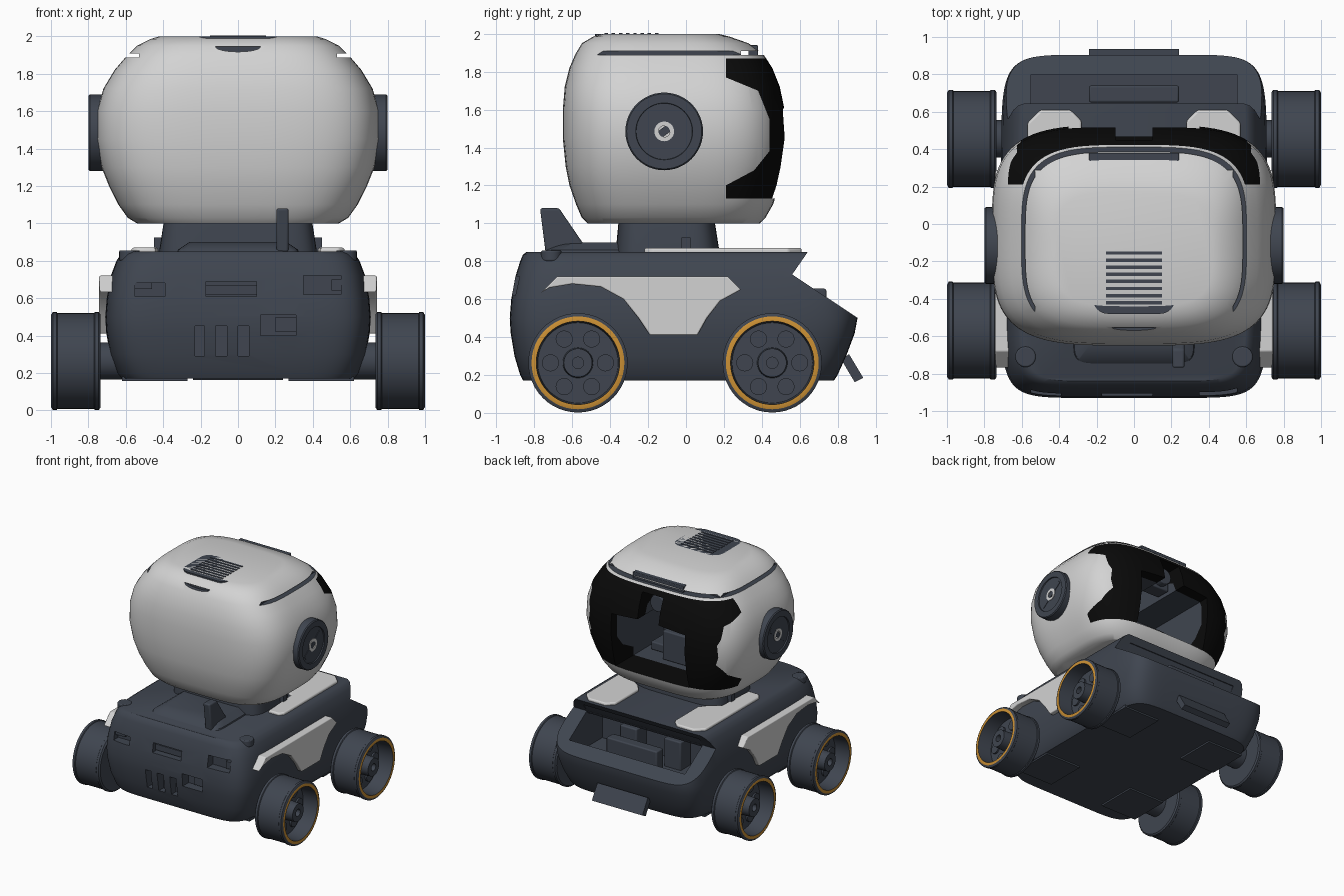
import bpy, bmesh
from math import cos, sin, pi, radians, copysign

default = bpy.data.objects.get("Cube")
if default:
    bpy.data.objects.remove(default)


def material(name, r, g, b):
    m = bpy.data.materials.new(name)
    m.use_nodes = True
    m.diffuse_color = (r, g, b, 1)
    bsdf = next(n for n in m.node_tree.nodes if n.type == 'BSDF_PRINCIPLED')
    bsdf.inputs["Base Color"].default_value = (r, g, b, 1)
    bsdf.inputs["Roughness"].default_value = .6
    return m


DARK = material("slate_grey", .05, .06, .08)
LIGHT = material("light_grey", .65, .65, .65)
BLACK = material("black", .003, .003, .003)
ORANGE = material("orange", .6, .28, .035)
parts = []


def finish(name, bm, *mats):
    bmesh.ops.recalc_face_normals(bm, faces=bm.faces)
    mesh = bpy.data.meshes.new(name)
    bm.to_mesh(mesh)
    bm.free()
    for m in mats:
        mesh.materials.append(m)
    obj = bpy.data.objects.new(name, mesh)
    bpy.context.collection.objects.link(obj)
    parts.append(obj)
    return obj


def skin(bm, rings, cap=True):
    """Bridge equal-length vertex rings with quads."""
    bands = []
    for low, high in zip(rings, rings[1:]):
        n = len(low)
        bands.append([bm.faces.new((low[i], low[(i + 1) % n], high[(i + 1) % n], high[i]))
                      for i in range(n)])
    if cap:
        bm.faces.new(rings[0][::-1])
        bm.faces.new(rings[-1])
    return bands


def loft(name, sections, power, mat, steps=96):
    """Stack rounded outlines given as (z, half width, front y, back y)."""
    bm = bmesh.new()
    rings = []
    for z, half, front, back in sections:
        ring = []
        for i in range(steps):
            a = 2 * pi * (i + .5) / steps
            u, v = (copysign(abs(t) ** (2 / power), t) for t in (cos(a), sin(a)))
            ring.append(bm.verts.new((half * u, (front + back) / 2 + (back - front) / 2 * v, z)))
        rings.append(ring)
    skin(bm, rings)
    return finish(name, bm, mat)


def prism(name, outline, axis, low, high, mat, bevel=0):
    """Extrude a 2D outline along an axis."""
    place = {'X': lambda d, p, q: (d, p, q), 'Y': lambda d, p, q: (p, d, q),
             'Z': lambda d, p, q: (p, q, d)}[axis]
    bm = bmesh.new()
    skin(bm, [[bm.verts.new(place(d, p, q)) for p, q in outline] for d in (low, high)])
    obj = finish(name, bm, mat)
    if bevel:
        mod = obj.modifiers.new("soft_edges", 'BEVEL')
        mod.width, mod.segments = bevel, 3
    return obj


def box(name, x, y, z, mat, bevel=0):
    rect = [(x[0], y[0]), (x[1], y[0]), (x[1], y[1]), (x[0], y[1])]
    return prism(name, rect, 'Z', z[0], z[1], mat, bevel)


def lathe(name, profile, y, z, mat, accent=None, accent_band=None, steps=48):
    """Turn an (x, radius) profile about an axis parallel to x."""
    bm = bmesh.new()
    rings = [[bm.verts.new((x, y + r * cos(2 * pi * i / steps), z + r * sin(2 * pi * i / steps)))
              for i in range(steps)] for x, r in profile]
    bands = skin(bm, rings)
    if accent:
        for face in bands[accent_band]:
            face.material_index = 1
    return finish(name, bm, mat, *([accent] if accent else []))


def mirrored(obj):
    obj.modifiers.new("other_side", 'MIRROR')
    return obj


def cut(obj, cutter, operation='DIFFERENCE', keep=False):
    mod = obj.modifiers.new("cut", 'BOOLEAN')
    mod.object, mod.operation, mod.solver = cutter, operation, 'EXACT'
    mod.material_mode = 'TRANSFER'
    bpy.context.view_layer.objects.active = obj
    bpy.ops.object.modifier_apply(modifier=mod.name)
    if not keep:
        parts.remove(cutter)
        bpy.data.objects.remove(cutter)


# Head shell, with the wrap-around visor split from it
head_sections = [(1, .54, -.52, .39), (1.03, .59, -.55, .42), (1.1, .64, -.58, .46),
                 (1.2, .69, -.615, .49), (1.3, .73, -.635, .51), (1.45, .76, -.65, .53),
                 (1.6, .755, -.65, .52), (1.72, .72, -.64, .495), (1.82, .66, -.615, .455),
                 (1.89, .6, -.585, .41), (1.95, .54, -.55, .33), (1.985, .47, -.49, .23),
                 (2, .42, -.44, .17)]
visor_side = [(.21, 1.87), (.21, 1.77), (.38, 1.7), (.44, 1.55), (.44, 1.38), (.36, 1.28),
              (.21, 1.2), (.21, 1.13), (.7, 1.13), (.7, 1.87)]
opening = [(-.35, 1.13), (.35, 1.13), (.35, 1.6), (.1, 1.62), (.1, 1.83), (-.1, 1.83),
           (-.1, 1.62), (-.35, 1.6)]
head = loft("head_shell", head_sections, 3.7, LIGHT)
visor = loft("visor", head_sections, 3.7, BLACK)
splitter = prism("visor_cutter", visor_side, 'X', -1, 1, BLACK)
cut(visor, splitter, 'INTERSECT', keep=True)
cut(head, splitter)
for shell, lining in ((head, DARK), (visor, BLACK)):
    cut(shell, prism("opening_cutter", opening, 'Y', -.2, .8, lining))

# Lid seam, front finger notch, lid latch and top vent
for x, y in (((-.9, -.53), (-.6, .5)), ((.53, .9), (-.6, .5)), ((-.6, .6), (.29, .6))):
    cut(head, box("seam_cutter", x, y, (1.888, 1.908), DARK))
notch = [(.12 * cos(pi + pi * i / 12), 1.945 + .028 * sin(pi + pi * i / 12)) for i in range(13)]
cut(head, prism("notch_cutter", notch, 'Y', -.7, -.535, DARK))
box("lid_latch", (-.24, .24), (.33, .38), (1.87, 1.94), DARK, .006)
vent = [(sx * .14 + .08 * cos(radians(a)), -.295 + sy * .105 + .08 * sin(radians(a)))
        for sx, sy, start in ((1, 1, 0), (-1, 1, 90), (-1, -1, 180), (1, -1, 270))
        for a in range(start, start + 91, 15)]
prism("top_vent", vent, 'Z', 1.975, 2, DARK)
for i in range(8):
    y = -.43 + i * .038
    box("vent_slat", (-.15, .15), (y, y + .018), (1.99, 2.004), DARK)

# Parts inside the head
box("inner_block", (-.2, .12), (-.19, .15), (1.13, 1.38), DARK, .01)
box("inner_shelf", (-.3, .3), (-.19, .05), (1.13, 1.2), DARK, .01)
box("camera_bracket", (-.09, .09), (.2, .33), (1.64, 1.82), DARK, .01)
ring = [(.07 * cos(2 * pi * i / 32), 1.73 + .07 * sin(2 * pi * i / 32)) for i in range(32)]
prism("camera_lens", ring, 'Y', .3, .39, DARK, .008)

# Round ear discs
EAR_Y, EAR_Z = -.115, 1.485
mirrored(lathe("ear_discs", [(.66, .1), (.66, .205), (.792, .205), (.8, .198), (.8, .15),
                             (.79, .148), (.79, .05), (.76, .05)], EAR_Y, EAR_Z, DARK))
mirrored(lathe("ear_hubs", [(.75, .052), (.795, .052), (.795, .03), (.77, .03)],
               EAR_Y, EAR_Z, LIGHT))
bar = [(EAR_Y + p * .8 - q * .6, EAR_Z + p * .6 + q * .8)
       for p, q in ((-.13, -.02), (.13, -.02), (.13, .02), (-.13, .02))]
mirrored(prism("ear_slots", bar, 'X', .785, .794, DARK))

# Neck
loft("neck", [(.8, .42, -.37, .175), (.86, .42, -.37, .175), (1.02, .395, -.355, .15)], 5, DARK)

# Chassis with the open tray at the back
body = loft("chassis", [(.17, .625, -.86, .78), (.2, .65, -.875, .8), (.3, .685, -.905, .845),
                        (.42, .705, -.925, .89), (.5, .71, -.93, .905), (.6, .702, -.922, .905),
                        (.72, .68, -.9, .9), (.8, .65, -.875, .88), (.835, .625, -.86, .87),
                        (.85, .6, -.84, .85)], 8, DARK)
cut(body, prism("slope_cutter", [(.65, .86), (.56, .73), (.9, .505), (1.2, .3), (1.2, 1), (.65, 1)],
                'X', -1, 1, DARK))
cut(body, prism("tray_cutter", [(.35, .42), (.8, .42), (.8, .8), (.6, .8), (.55, .71), (.35, .71)],
                'X', -.55, .55, DARK))
box("tray_block", (-.24, .24), (.65, .74), (.41, .655), DARK, .01)
for x in (-.3, .12):
    box("tray_post", (x, x + .16), (.36, .5), (.41, .66), DARK, .01)

# Ports and vents in the front face
for x, z in (((-.55, -.39), (.61, .68)), ((.35, .55), (.62, .72)), ((-.17, .1), (.61, .69)),
             ((.12, .31), (.4, .51)), ((-.23, -.18), (.29, .45)), ((-.12, -.06), (.29, .45)),
             ((0, .06), (.29, .45))):
    cut(body, box("port_cutter", x, (-1.1, -.84), z, DARK))
for x, z in (((-.55, -.46), (.65, .68)), ((.5, .55), (.64, .7)), ((-.17, .1), (.62, .67)),
             ((.2, .31), (.42, .5))):
    box("port_plug", x, (-.88, -.81), z, DARK)

# Deck: raised step, antenna fin, screw bosses and light plates
loft("deck_step", [(.83, .33, -.76, -.3), (.86, .32, -.74, -.3), (.9, .26, -.66, -.3)], 8, DARK)
prism("antenna_fin", [(-.77, 1.08), (-.67, 1.08), (-.54, .89), (-.6, .84), (-.74, .84)],
      'X', .205, .27, DARK, .012)
screw = [(.58 + .055 * cos(2 * pi * i / 24), -.71 + .055 * sin(2 * pi * i / 24)) for i in range(24)]
mirrored(prism("screw_bosses", screw, 'Z', .8, .856, DARK, .008))
deck_plate = [(.44, -.22), (.54, -.22), (.57, -.18), (.57, .54), (.5, .61), (.34, .61),
              (.28, .55), (.28, .24), (.33, .18), (.42, .12)]
mirrored(prism("deck_plates", deck_plate, 'Z', .83, .87, LIGHT, .012))
mirrored(box("deck_tabs", (.4, .45), (-.025, .025), (.84, .925), DARK))

# Light side panels shaped around the wheel arches
panel = [(-.77, .63), (-.72, .66), (-.6, .68), (-.45, .665), (-.33, .6), (-.25, .5), (-.19, .41),
         (.06, .41), (.11, .5), (.18, .59), (.29, .65), (.22, .72), (-.68, .72)]
mirrored(prism("side_panels", panel, 'X', .6, .742, LIGHT, .025))

# Wheels, axles and lug discs
tyre = [(.6, .1), (.735, .1), (.735, .25), (.745, .262), (.765, .262), (.77, .256), (.965, .256),
        (.97, .262), (.99, .262), (1, .245), (1, .22), (.87, .212), (.87, .08), (.97, .075),
        (.97, .03), (.9, .03)]
for end, y in (("front", -.57), ("back", .455)):
    mirrored(lathe(end + "_wheels", tyre, y, .264, DARK, ORANGE, 9))
    for i in range(6):
        a = pi * i / 3
        mirrored(lathe(end + "_wheel_lugs", [(.86, .045), (.885, .045)],
                       y + .145 * cos(a), .264 + .145 * sin(a), DARK, steps=20))

# Underside pads and the tilted rear flap
for y in (-.55, .45):
    mirrored(box("underside_pads", (.27, .62), (y - .18, y + .18), (.156, .18), DARK))
prism("rear_flap", [(.82, .28), (.86, .31), (.935, .185), (.89, .162)], 'X', -.24, .24, DARK)

# Smooth shading with sharp edges kept
for obj in parts:
    bpy.ops.object.select_all(action='DESELECT')
    obj.select_set(True)
    bpy.context.view_layer.objects.active = obj
    bpy.ops.object.shade_smooth_by_angle(angle=radians(32))
